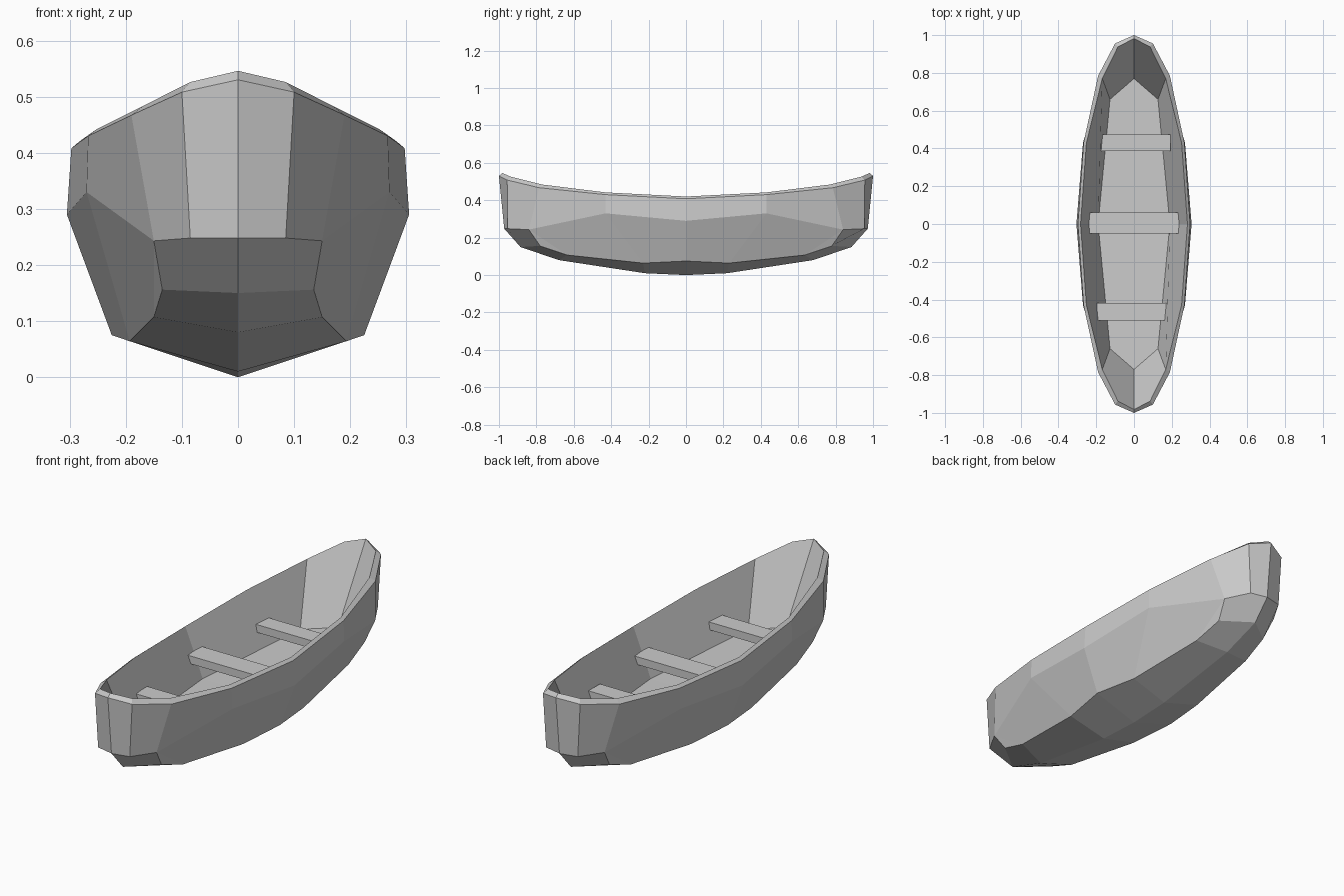
import bpy, bmesh

if "Cube" in bpy.data.objects:
    bpy.data.objects.remove(bpy.data.objects["Cube"])

# Quarter-hull edge lines (x, y, z), from midship to the bow
rim_in = [(.283, 0, .42), (.252, .43, .442), (.168, .77, .484), (.085, .938, .526), (0, .982, .546)]
rim_out = [(.297, 0, .408), (.267, .43, .43), (.19, .785, .467), (.1, .956, .508), (0, 1, .53)]
knuckle = [(.305, 0, .29), (.27, .43, .33), (.15, .84, .243), (.085, .953, .248), (0, .972, .248)]
chine = [(.225, 0, .075), (.193, .23, .064), (.15, .635, .107), (.135, .78, .156)]
keel = [(0, 0, 0), (0, .22, .01), (0, .68, .08), (0, .885, .15)]
floor = [(.19, 0, .19), (.127, .66, .195), (0, .77, .195), (0, 0, .19)]


def build_hull():
    bm = bmesh.new()
    lines = [[bm.verts.new(p) for p in line]
             for line in (rim_in, rim_out, knuckle, chine, keel, floor)]
    ri, ro, kn, ch, ke, fl = lines

    def strip(a, b):
        for i in range(min(len(a), len(b)) - 1):
            bm.faces.new((a[i], a[i + 1], b[i + 1], b[i]))

    # rim, upper planks and bottom
    strip(ri, ro)
    strip(ro, kn)
    strip(ch, ke)
    # side planks
    bm.faces.new((kn[0], kn[1], ch[1], ch[0]))
    bm.faces.new((kn[1], kn[2], ch[2], ch[1]))
    bm.faces.new((kn[2], ch[3], ch[2]))
    # lower bow
    bm.faces.new((kn[2], kn[3], kn[4], ke[3], ch[3]))
    # inner walls and floor
    bm.faces.new((ri[0], ri[1], ri[2], fl[1], fl[0]))
    bm.faces.new((ri[2], ri[3], ri[4], fl[2], fl[1]))
    floor_face = bm.faces.new(fl)

    bmesh.ops.recalc_face_normals(bm, faces=bm.faces[:])
    bm.normal_update()
    if floor_face.normal.z < 0:
        bmesh.ops.reverse_faces(bm, faces=bm.faces[:])
    me = bpy.data.meshes.new("hull")
    bm.to_mesh(me)
    bm.free()
    ob = bpy.data.objects.new("hull", me)
    bpy.context.collection.objects.link(ob)
    mirror = ob.modifiers.new("mirror", 'MIRROR')
    mirror.use_axis = (True, True, False)
    mirror.use_clip = True


def build_seat(name, y, half_width, depth):
    # plank whose ends taper downward with the hull walls
    bpy.ops.mesh.primitive_cube_add(size=1, location=(0, y, .292))
    ob = bpy.context.object
    ob.name = name
    for v in ob.data.vertices:
        end = half_width if v.co.z > 0 else half_width - .013
        v.co = (end if v.co.x > 0 else -end, v.co.y * depth, v.co.z * .038)


build_hull()
build_seat("front_seat", -.465, .195, .092)
build_seat("middle_seat", .005, .238, .11)
build_seat("back_seat", .43, .193, .088)
